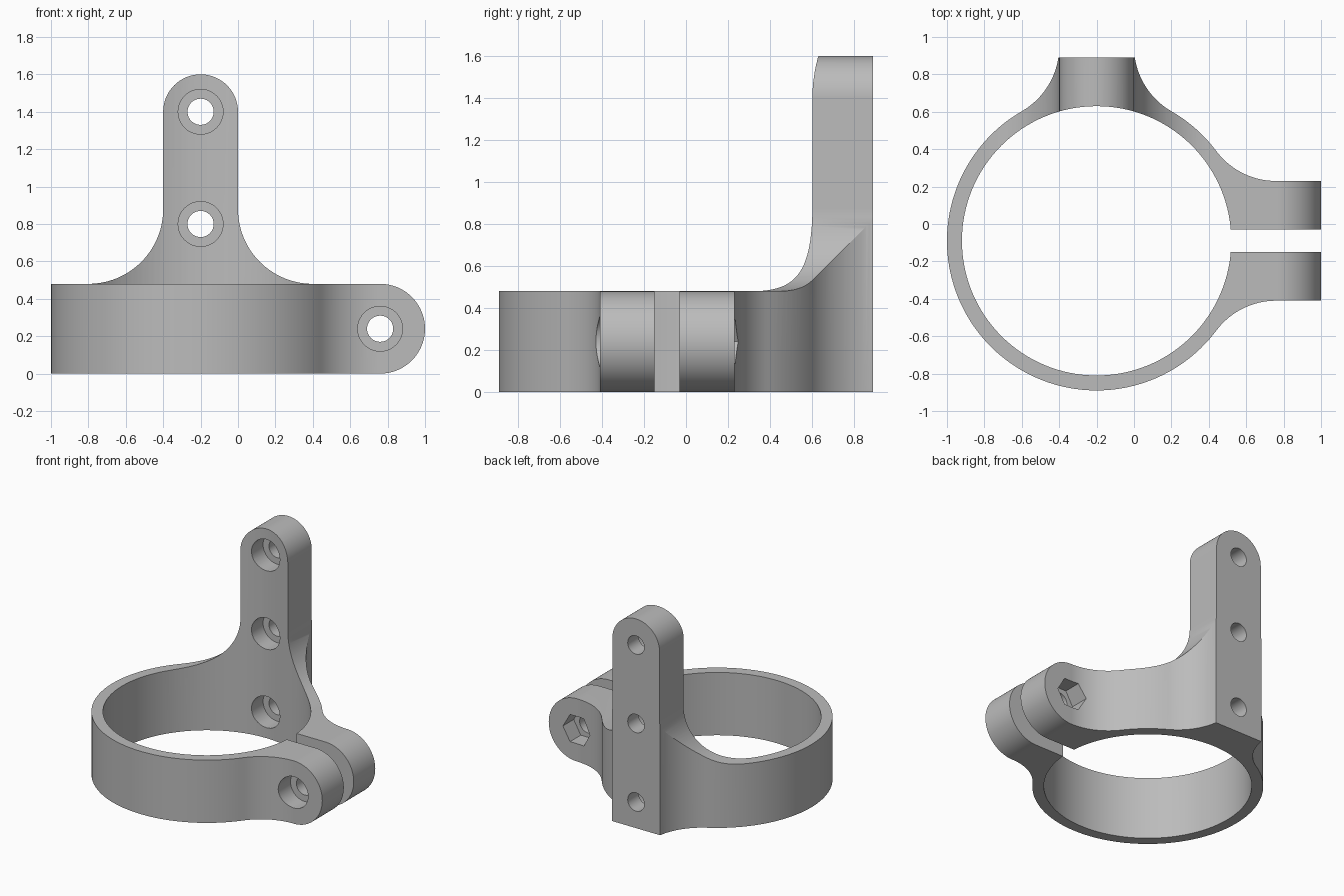
import bpy, bmesh
from math import sin, cos, radians, sqrt, asin, degrees
from mathutils import Vector

if "Cube" in bpy.data.objects:
    bpy.data.objects.remove(bpy.data.objects["Cube"], do_unlink=True)

RING = (-0.2, -0.09)      # clamp ring centre
R_OUT, R_IN = 0.8, 0.72
FILLET = 0.4
HEIGHT = 0.48             # ring height
BACK = 0.89               # rear face of the mounting arm
TAB_X, TAB_Z = 0.76, HEIGHT / 2


def arc(cx, cy, r, start, end, n):
    angles = [radians(start + (end - start) * i / n) for i in range(n + 1)]
    return [(cx + r * cos(a), cy + r * sin(a)) for a in angles]


def prism(name, points, axis, low, high):
    """Extrude a flat outline along z (x, y points) or y (x, z points)."""
    def place(p, d):
        return (p[0], p[1], d) if axis == "z" else (p[0], d, p[1])
    bm = bmesh.new()
    clean = [p for i, p in enumerate(points)
             if (Vector(p) - Vector(points[i - 1])).length > 1e-5]
    face = bm.faces.new([bm.verts.new(place(p, low)) for p in clean])
    moved = bmesh.ops.extrude_face_region(bm, geom=[face])["geom"]
    step = Vector(place((0, 0), high - low))
    bmesh.ops.translate(bm, vec=step,
                        verts=[v for v in moved if isinstance(v, bmesh.types.BMVert)])
    bmesh.ops.recalc_face_normals(bm, faces=bm.faces)
    mesh = bpy.data.meshes.new(name)
    bm.to_mesh(mesh)
    bm.free()
    obj = bpy.data.objects.new(name, mesh)
    bpy.context.collection.objects.link(obj)
    return obj


def box(name, x0, x1, y0, y1, z0, z1):
    return prism(name, [(x0, y0), (x1, y0), (x1, y1), (x0, y1)], "z", z0, z1)


def combine(target, cutter, operation="DIFFERENCE"):
    cutter.hide_render = True
    mod = target.modifiers.new("cut", "BOOLEAN")
    mod.operation, mod.object, mod.solver = operation, cutter, "EXACT"
    bpy.context.view_layer.objects.active = target
    bpy.ops.object.modifier_apply(modifier=mod.name)
    bpy.data.objects.remove(cutter, do_unlink=True)


def bore(target, x, z, r, y0, y1, sides=40):
    combine(target, prism("bore_cutter", arc(x, z, r, 0, 360, sides)[:-1], "y", y0, y1))


# Plan outline: ring blended into the clamp tabs and the arm
cx, cy = RING
reach = R_OUT + FILLET
tab_dy = reach * 0.6                       # tab fillet centre offset from ring
tab_ang = degrees(asin(0.6))
arm_dy = sqrt(reach ** 2 - 0.6 ** 2)       # arm fillet centre offset from ring
arm_end = 180 + degrees(asin((cy + arm_dy - BACK) / FILLET))
arm_fillet = arc(cx + 0.6, cy + arm_dy, FILLET, 240, arm_end, 20)
arm_mirror = [(2 * cx - x, y) for x, y in reversed(arm_fillet)]
tab_fillet = arc(TAB_X, cy + tab_dy, FILLET, 270, 180 + tab_ang, 20)
tab_mirror = [(x, 2 * cy - y) for x, y in reversed(tab_fillet)]
plan = ([(1.1, tab_fillet[0][1])] + tab_fillet
        + arc(cx, cy, R_OUT, tab_ang, 60, 10)
        + arm_fillet + arm_mirror
        + arc(cx, cy, R_OUT, 120, 360 - tab_ang, 90)
        + tab_mirror + [(1.1, tab_mirror[-1][1])])
clamp = prism("clamp_bracket", plan, "z", -0.1, 1.8)

# Front silhouette: rounded tab end, flared arm with round top
silhouette = ([(-1.2, 0)] + arc(TAB_X, TAB_Z, TAB_Z, -90, 90, 40)
              + arc(0.4, HEIGHT + FILLET, FILLET, 270, 180, 28)
              + arc(cx, 1.4, 0.2, 0, 180, 40)
              + arc(-0.8, HEIGHT + FILLET, FILLET, 0, -90, 28)
              + [(-1.2, HEIGHT)])
combine(clamp, prism("silhouette_cutter", silhouette, "y", -2, 2), "INTERSECT")

# Ring bore, flat front half, and clamp slot
combine(clamp, prism("ring_cutter", arc(cx, cy, R_IN, 0, 360, 128)[:-1], "z", -0.5, 2))
combine(clamp, box("front_cutter", -2, 0.5, -2, 0, HEIGHT, 2))
combine(clamp, box("slot_cutter", 0.2, 1.5, cy - 0.06, cy + 0.06, -0.5, 1))

# Counterbored screw holes up the arm
for z in (0.2, 0.8, 1.4):
    bore(clamp, cx, z, 0.07, 0.3, 1.2)
    bore(clamp, cx, z, 0.12, 0.3, 0.76)

# Clamp screw hole: counterbore in front, hexagonal nut pocket behind
bore(clamp, TAB_X, TAB_Z, 0.07, -1, 1)
bore(clamp, TAB_X, TAB_Z, 0.12, -1, cy - 0.19)
bore(clamp, TAB_X, TAB_Z, 0.12, cy + 0.19, 1, 6)

# Single grey plastic, smooth with crisp edges
grey = bpy.data.materials.new("grey_plastic")
grey.use_nodes = True
colour = (0.5, 0.5, 0.5, 1)
grey.diffuse_color = colour
grey.node_tree.nodes["Principled BSDF"].inputs["Base Color"].default_value = colour
clamp.data.materials.clear()
clamp.data.materials.append(grey)
for poly in clamp.data.polygons:
    poly.material_index = 0
bpy.ops.object.select_all(action="DESELECT")
clamp.select_set(True)
bpy.context.view_layer.objects.active = clamp
bpy.ops.object.shade_smooth_by_angle(angle=radians(20))
weighted = clamp.modifiers.new("weighted_normals", "WEIGHTED_NORMAL")
weighted.keep_sharp = True
